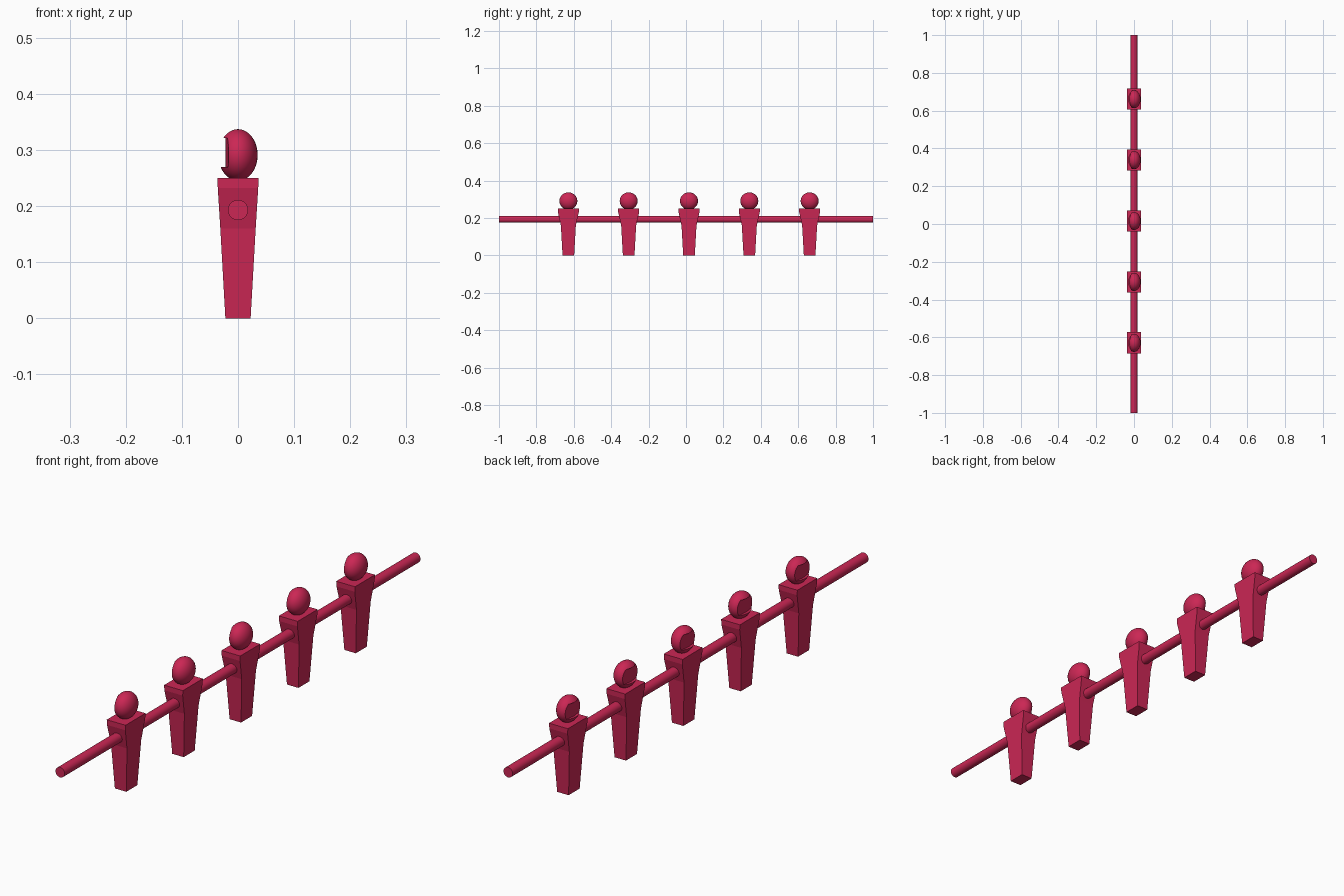
import bpy, bmesh, math

if "Cube" in bpy.data.objects:
    bpy.data.objects.remove(bpy.data.objects["Cube"])

mat = bpy.data.materials.new("red_plastic")
mat.diffuse_color = (0.6, 0.02, 0.09, 1)
mat.use_nodes = True
mat.node_tree.nodes["Principled BSDF"].inputs["Base Color"].default_value = mat.diffuse_color


def mesh_object(name, bm):
    me = bpy.data.meshes.new(name)
    bmesh.ops.recalc_face_normals(bm, faces=bm.faces)
    bm.to_mesh(me)
    bm.free()
    ob = bpy.data.objects.new(name, me)
    bpy.context.collection.objects.link(ob)
    return ob


def loft(name, rings):
    """Closed solid through a stack of equal-length point rings."""
    bm = bmesh.new()
    vs = [[bm.verts.new(p) for p in r] for r in rings]
    n = len(rings[0])
    for a, b in zip(vs, vs[1:]):
        for i in range(n):
            j = (i + 1) % n
            bm.faces.new((a[i], a[j], b[j], b[i]))
    bm.faces.new(vs[0][::-1])
    bm.faces.new(vs[-1])
    return mesh_object(name, bm)


def smooth(ob):
    bpy.ops.object.select_all(action='DESELECT')
    ob.select_set(True)
    bpy.context.view_layer.objects.active = ob
    bpy.ops.object.shade_smooth_by_angle(angle=math.radians(30))


# Rod along y
bpy.ops.mesh.primitive_cylinder_add(vertices=32, radius=0.018, depth=2,
                                    location=(0, 0, 0.193),
                                    rotation=(math.pi / 2, 0, 0))
rod = bpy.context.object
rod.name = "rod"
rod.data.materials.append(mat)
smooth(rod)

# Tapered body with wide shoulders: (z, half x, half y)
sections = [(0, 0.0225, 0.031), (0.16, 0.0315, 0.040),
            (0.232, 0.036, 0.056), (0.25, 0.037, 0.056)]
body = loft("body", [[(-x, -y, z), (x, -y, z), (x, y, z), (-x, y, z)]
                     for z, x, y in sections])
body.data.materials.append(mat)

# Flattened head
bm = bmesh.new()
bmesh.ops.create_uvsphere(bm, u_segments=32, v_segments=20, radius=1)
for v in bm.verts:
    v.co = (v.co.x * 0.035, v.co.y * 0.048, v.co.z * 0.046 + 0.291)
head = mesh_object("head", bm)

# Face recess with a slight central ridge, cut into the -x side
face = [(-0.08, -0.07), (-0.013, -0.07), (-0.022, 0), (-0.013, 0.07), (-0.08, 0.07)]
cutter = loft("face_cutter", [[(x, y, z) for x, y in face] for z in (0.27, 0.321)])
cutter.hide_render = True
mod = head.modifiers.new("face", 'BOOLEAN')
mod.operation = 'DIFFERENCE'
mod.solver = 'EXACT'
mod.object = cutter
bpy.ops.object.select_all(action='DESELECT')
head.select_set(True)
bpy.context.view_layer.objects.active = head
bpy.ops.object.modifier_apply(modifier="face")
bpy.data.objects.remove(cutter)
head.data.materials.clear()
head.data.materials.append(mat)
smooth(head)

# Five players spaced along the rod
for i in range(5):
    y = 0.016 + (i - 2) * 0.3225
    for part in (body, head):
        ob = part if i == 0 else part.copy()
        if i:
            bpy.context.collection.objects.link(ob)
        ob.name = f"{part.name.split('_')[0]}_{i + 1}"
        ob.location.y = y
